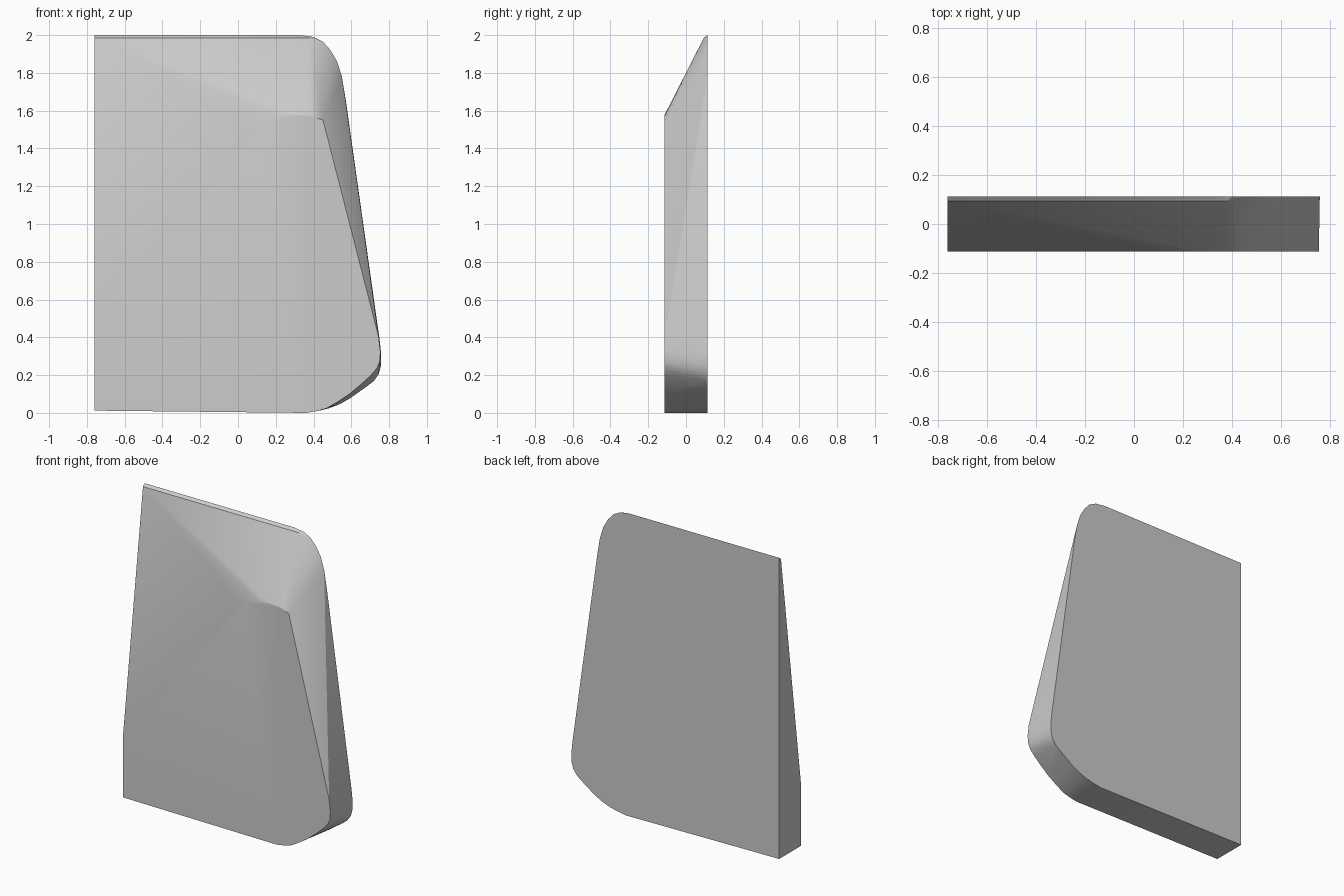
import bpy, bmesh

Y = 0.113

# Back outline (x, z): tall panel with rounded right corners
back = [(-0.76, 0.012), (-0.76, 2.0), (0.33, 2.0), (0.40, 1.99), (0.45, 1.965),
        (0.49, 1.92), (0.525, 1.86), (0.55, 1.78), (0.57, 1.66), (0.75, 0.385),
        (0.758, 0.31), (0.757, 0.25), (0.745, 0.205), (0.72, 0.17), (0.685, 0.142),
        (0.59, 0.075), (0.54, 0.047), (0.48, 0.024), (0.43, 0.012), (0.36, 0.0)]

# Front outline: lower, with a slanted upper-left shoulder
front = [(-0.76, 0.012), (-0.76, 0.43), (0.10, 1.505), (0.13, 1.535), (0.17, 1.557),
         (0.23, 1.572), (0.30, 1.578), (0.38, 1.574), (0.45, 1.55),
         (0.745, 0.40), (0.754, 0.32), (0.75, 0.27), (0.735, 0.235), (0.70, 0.195),
         (0.65, 0.15), (0.59, 0.10), (0.53, 0.06), (0.47, 0.025), (0.42, 0.01), (0.36, 0.0)]

# Narrow lip along the top edge
lip = [(-0.76, 1.985), (0.38, 1.985)]

# Panel body: convex skin over the outlines
bm = bmesh.new()
for profile, y in ((back, Y), (front, -Y), (lip, 0.094)):
    for x, z in profile:
        bm.verts.new((x, y, z))
hull = bmesh.ops.convex_hull(bm, input=bm.verts[:])
bmesh.ops.delete(bm, geom=[v for v in bm.verts if not v.link_faces], context='VERTS')
bmesh.ops.dissolve_limit(bm, angle_limit=0.002, verts=bm.verts[:], edges=bm.edges[:])
bmesh.ops.recalc_face_normals(bm, faces=bm.faces[:])

mesh = bpy.data.meshes.new("tapered_panel")
bm.to_mesh(mesh)
bm.free()
panel = bpy.data.objects.new("tapered_panel", mesh)
bpy.context.collection.objects.link(panel)

# Soft shading on the rounded corners, crisp rims
bpy.context.view_layer.objects.active = panel
panel.select_set(True)
bpy.ops.object.shade_smooth_by_angle(angle=0.35)
